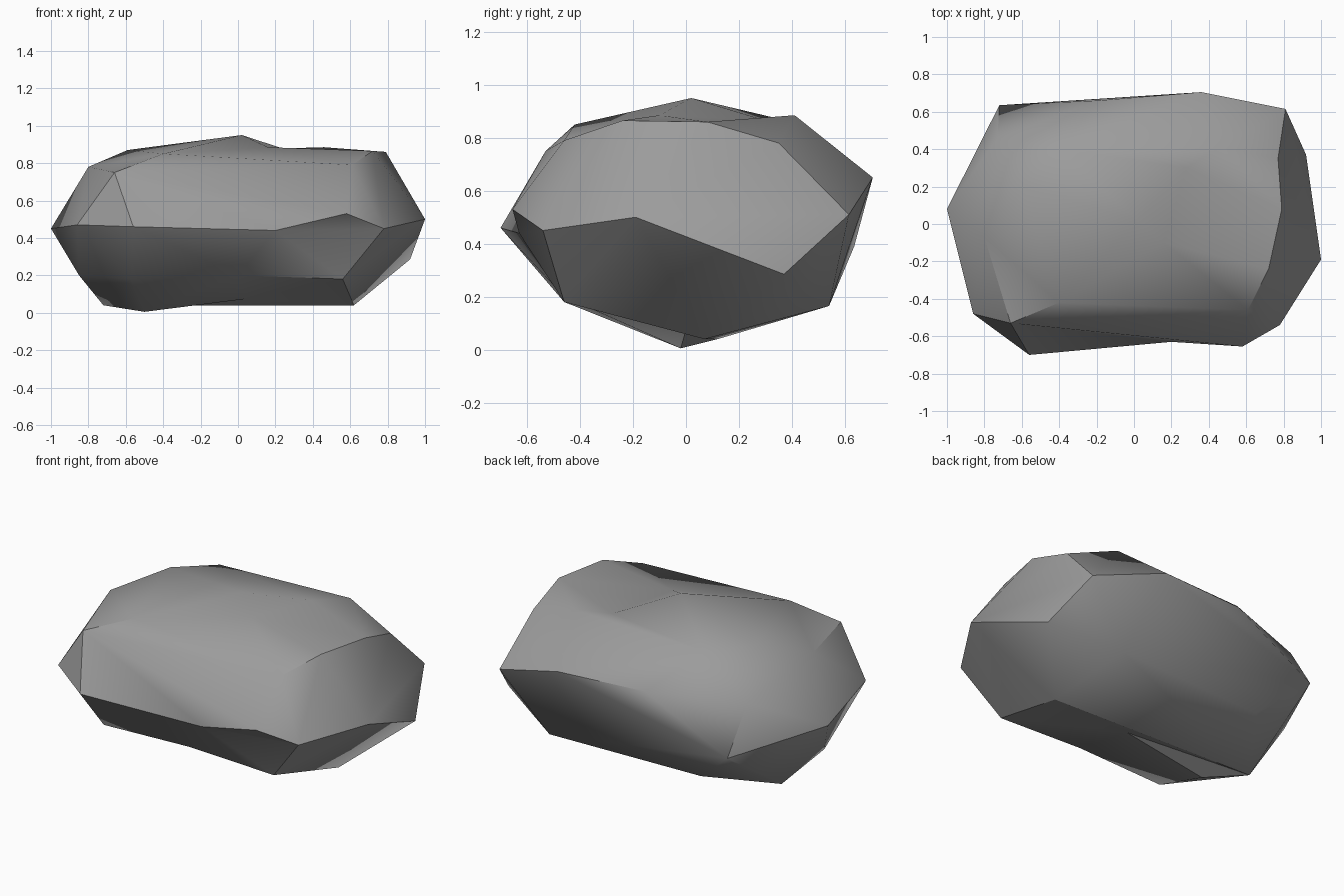
import bpy
import bmesh
import math
from mathutils import Vector

cube = bpy.data.objects.get("Cube")
if cube:
    bpy.data.objects.remove(cube, do_unlink=True)

CENTRE = Vector((0, 0, 0.47))
DENT_LIFT = 1.15

# Corners of the boulder, listed by height band
crown = [
    (.02, .02, .95), (-.59, .2, .87), (-.4, .4, .86), (-.8, -.07, .78),
    (-.4, -.42, .85), (-.66, -.53, .75), (.61, -.46, .79), (.72, -.24, .865),
    (.79, .08, .86), (.77, .35, .78), (.46, .41, .885),
]
waist = [
    (-1, .08, .45), (-.86, -.48, .47), (-.56, -.7, .46), (.58, -.655, .53),
    (.78, -.54, .45), (1, -.19, .5), (.81, .615, .51), (.36, .705, .65),
    (-.19, .66, .66), (-.73, .46, .66), (-.72, .635, .39),
]
base = [
    (.56, -.46, .18), (-.57, -.46, .18), (-.85, -.1, .2), (-.72, .12, .04),
    (-.5, -.02, .005), (.62, .07, .04), (.92, .37, .285), (.53, .54, .165),
    (-.45, .5, .16), (-.7, .47, .26),
]
# Shallow hollows that lie just inside the convex shape
hollows = [
    (.28, .3, .865), (.16, -.1, .885), (.2, -.63, .44),
    (0, -.46, .2), (.05, 0, .075),
]


def lifted(point):
    """Push a hollow outwards so that the hull picks it up."""
    return CENTRE + (Vector(point) - CENTRE) * DENT_LIFT


def make_material(name, colour):
    material = bpy.data.materials.new(name)
    material.use_nodes = True
    material.diffuse_color = colour
    shader = next(n for n in material.node_tree.nodes if n.type == 'BSDF_PRINCIPLED')
    shader.inputs["Base Color"].default_value = colour
    shader.inputs["Roughness"].default_value = 0.9
    return material


# Wrap the corners in a hull, then sink the hollows back into place
bm = bmesh.new()
for corner in crown + waist + base:
    bm.verts.new(corner)
sunken = [(bm.verts.new(lifted(p)), p) for p in hollows]
hull = bmesh.ops.convex_hull(bm, input=bm.verts[:])
for vert, place in sunken:
    if vert.is_valid:
        vert.co = place
loose = [v for v in bm.verts if not v.link_faces]
bmesh.ops.delete(bm, geom=loose, context='VERTS')
bmesh.ops.recalc_face_normals(bm, faces=bm.faces[:])

mesh = bpy.data.meshes.new("boulder")
bm.to_mesh(mesh)
bm.free()
boulder = bpy.data.objects.new("boulder", mesh)
bpy.context.collection.objects.link(boulder)
mesh.materials.append(make_material("stone grey", (0.33, 0.33, 0.33, 1)))

# Soft shading across gentle facets, crisp ridges elsewhere
bpy.ops.object.select_all(action='DESELECT')
boulder.select_set(True)
bpy.context.view_layer.objects.active = boulder
bpy.ops.object.shade_smooth_by_angle(angle=math.radians(35))
